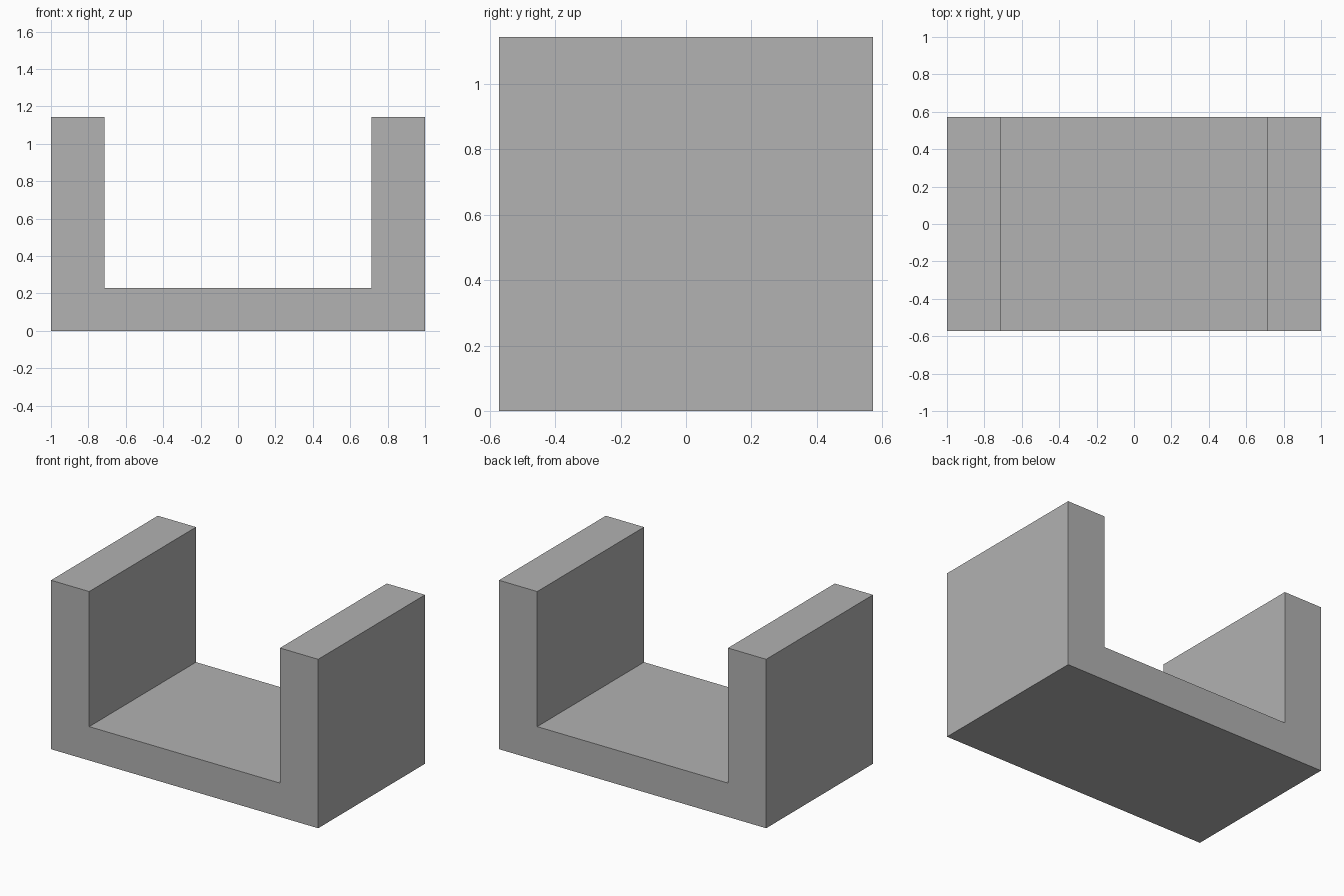
import bpy
import bmesh

cube = bpy.data.objects.get("Cube")
if cube:
    bpy.data.objects.remove(cube, do_unlink=True)

# Main dimensions
HALF_WIDTH, HALF_INNER = 1.0, 0.714
HALF_DEPTH, HEIGHT, FLOOR = 0.571, 1.143, 0.229

# Single grey material
grey = bpy.data.materials.new("plain_grey")
grey.use_nodes = True
colour = (0.445, 0.445, 0.445, 1.0)
grey.diffuse_color = colour
grey.node_tree.nodes["Principled BSDF"].inputs["Base Color"].default_value = colour

# U-shaped profile: right half, mirrored to the left
right = [(HALF_WIDTH, 0), (HALF_WIDTH, HEIGHT), (HALF_INNER, HEIGHT), (HALF_INNER, FLOOR)]
profile = right + [(-x, z) for x, z in reversed(right)]

# Extrude the profile from front to back
bm = bmesh.new()
front = bm.faces.new([bm.verts.new((x, -HALF_DEPTH, z)) for x, z in profile])
extruded = bmesh.ops.extrude_face_region(bm, geom=[front], use_keep_orig=True)
moved = [v for v in extruded["geom"] if isinstance(v, bmesh.types.BMVert)]
bmesh.ops.translate(bm, verts=moved, vec=(0, 2 * HALF_DEPTH, 0))
bmesh.ops.recalc_face_normals(bm, faces=bm.faces[:])

mesh = bpy.data.meshes.new("channel_bracket")
bm.to_mesh(mesh)
bm.free()
mesh.materials.append(grey)
bracket = bpy.data.objects.new("channel_bracket", mesh)
bpy.context.collection.objects.link(bracket)
